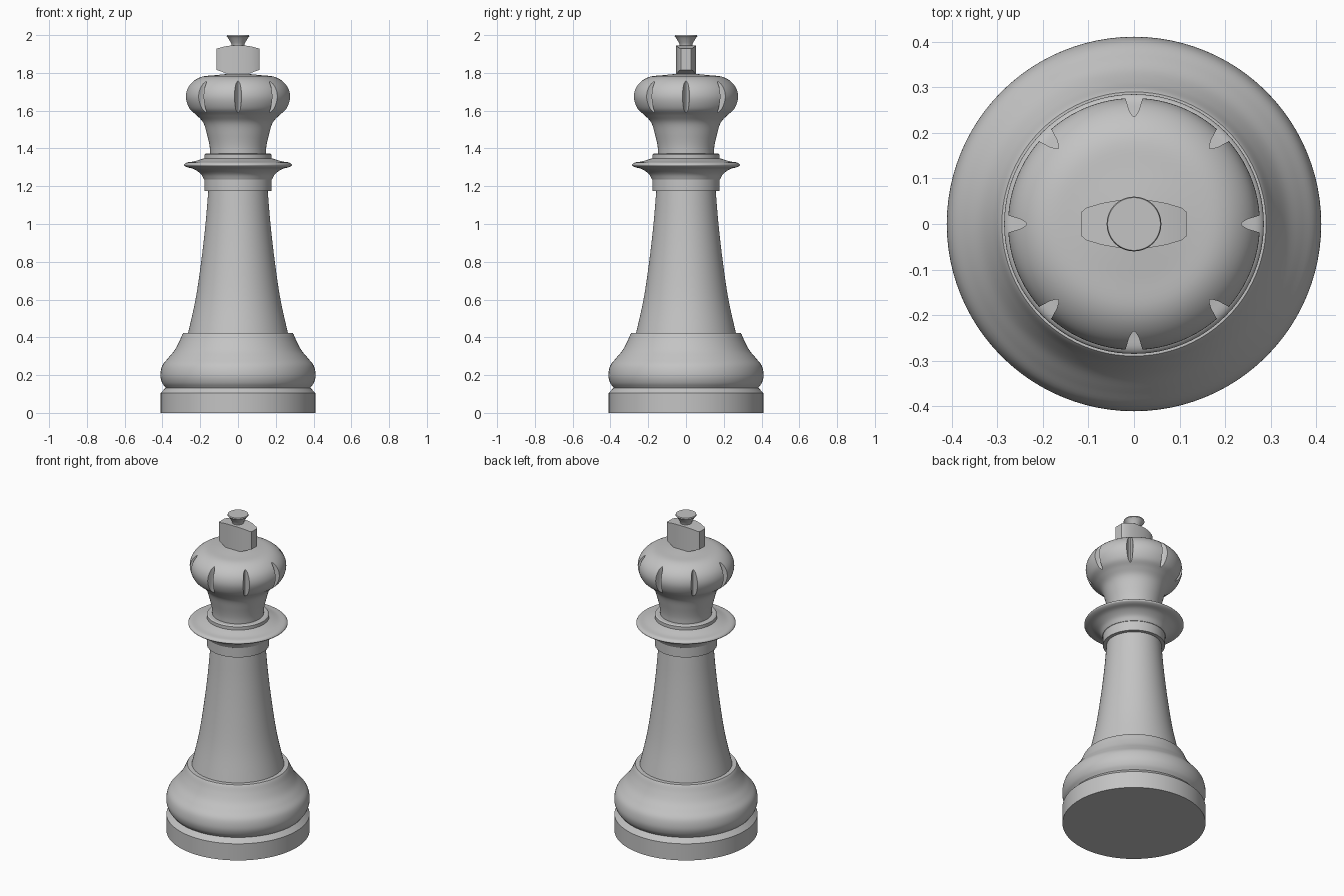
import bpy, bmesh, math
from mathutils import Matrix, Vector

cube = bpy.data.objects.get("Cube")
if cube:
    bpy.data.objects.remove(cube, do_unlink=True)

grey = bpy.data.materials.new("plain grey")
grey.use_nodes = True
colour = (0.55, 0.55, 0.55, 1)
grey.diffuse_color = colour
grey.node_tree.nodes["Principled BSDF"].inputs["Base Color"].default_value = colour


def smooth_curve(points, steps=5):
    """Round a run of profile points into a flowing curve."""
    p = [Vector(q) for q in points]
    p = [2 * p[0] - p[1]] + p + [2 * p[-1] - p[-2]]
    out = []
    for a, b, c, d in zip(p, p[1:], p[2:], p[3:]):
        for i in range(steps):
            t = i / steps
            out.append(0.5 * (2 * b + (c - a) * t + (2 * a - 5 * b + 4 * c - d) * t ** 2
                              + (3 * b - a - 3 * c + d) * t ** 3))
    return [tuple(q) for q in out] + [points[-1]]


def make_object(name, bm):
    bmesh.ops.remove_doubles(bm, verts=bm.verts, dist=1e-5)
    bmesh.ops.recalc_face_normals(bm, faces=bm.faces)
    mesh = bpy.data.meshes.new(name)
    bm.to_mesh(mesh)
    bm.free()
    mesh.materials.append(grey)
    obj = bpy.data.objects.new(name, mesh)
    bpy.context.collection.objects.link(obj)
    return obj


def shade(obj):
    bpy.ops.object.select_all(action='DESELECT')
    obj.select_set(True)
    bpy.context.view_layer.objects.active = obj
    bpy.ops.object.shade_smooth_by_angle(angle=math.radians(30))


def turned(name, profile, sides=96):
    """Turn a closed solid from (radius, height) points."""
    bm = bmesh.new()
    pts = [(0, profile[0][1])] + profile + [(0, profile[-1][1])]
    verts = [bm.verts.new((r, 0, z)) for r, z in pts]
    edges = [bm.edges.new(pair) for pair in zip(verts, verts[1:])]
    bmesh.ops.spin(bm, geom=verts + edges, cent=(0, 0, 0), axis=(0, 0, 1),
                   angle=math.tau, steps=sides, use_merge=True)
    obj = make_object(name, bm)
    shade(obj)
    return obj


# Foot and swelling base
turned("foot", [(0.41, 0), (0.41, 0.105), (0.383, 0.133)])
turned("base_swell", smooth_curve([
    (0.383, 0.133), (0.402, 0.16), (0.411, 0.2), (0.401, 0.25), (0.37, 0.29),
    (0.337, 0.33), (0.312, 0.375), (0.297, 0.41), (0.29, 0.422)]))

# Tapered stem
turned("stem", smooth_curve([
    (0.267, 0.41), (0.225, 0.6), (0.195, 0.8), (0.172, 1.0), (0.157, 1.18)]))

# Flared collar with a thin rim
turned("collar", [(0.178, 1.175), (0.178, 1.235)] + smooth_curve([
    (0.18, 1.236), (0.197, 1.265), (0.232, 1.29), (0.27, 1.301),
    (0.285, 1.312), (0.272, 1.325), (0.235, 1.331), (0.195, 1.343)])
    + [(0.178, 1.348), (0.178, 1.368), (0.17, 1.373)])

# Bulbous head
head = turned("head", smooth_curve([
    (0.147, 1.36), (0.15, 1.41), (0.163, 1.47), (0.183, 1.535), (0.218, 1.575),
    (0.256, 1.61), (0.276, 1.665), (0.268, 1.715), (0.237, 1.755),
    (0.19, 1.78), (0.12, 1.788), (0.04, 1.796)]))

# Eight upright notches around the head
bm = bmesh.new()
tip = [(0.34, -0.026), (0.277, -0.019), (0.25, -0.011), (0.238, -0.004),
       (0.235, 0), (0.238, 0.004), (0.25, 0.011), (0.277, 0.019), (0.34, 0.026)]
for i in range(8):
    turn = Matrix.Rotation(i * math.tau / 8, 4, 'Z')
    face = bm.faces.new([bm.verts.new(turn @ Vector((x, y, 1.5))) for x, y in tip])
    top = bmesh.ops.extrude_face_region(bm, geom=[face])["geom"]
    bmesh.ops.translate(bm, vec=(0, 0, 0.35),
                        verts=[v for v in top if isinstance(v, bmesh.types.BMVert)])
cutter = make_object("notch_cutter", bm)
cutter.hide_render = True
cut = head.modifiers.new("notches", 'BOOLEAN')
cut.operation = 'DIFFERENCE'
cut.solver = 'EXACT'
cut.object = cutter
bpy.context.view_layer.objects.active = head
bpy.ops.object.modifier_apply(modifier=cut.name)
bpy.data.objects.remove(cutter, do_unlink=True)
shade(head)

# Lens-shaped crest block: (x, half depth, bottom, top), mirrored across x
half = [(0, 0.053, 1.785, 1.945), (0.035, 0.052, 1.787, 1.945),
        (0.07, 0.046, 1.8, 1.94), (0.104, 0.036, 1.813, 1.931),
        (0.115, 0.027, 1.816, 1.928)]
stations = [(-x, d, b, t) for x, d, b, t in half[:0:-1]] + half
bm = bmesh.new()
rings = [[bm.verts.new(c) for c in ((x, -d, b), (x, d, b), (x, d, t), (x, -d, t))]
         for x, d, b, t in stations]
for r, s in zip(rings, rings[1:]):
    for k in range(4):
        n = (k + 1) % 4
        bm.faces.new((r[k], r[n], s[n], s[k]))
bm.faces.new(rings[0])
bm.faces.new(rings[-1])
shade(make_object("crest_block", bm))

# Small flared finial
turned("finial", smooth_curve([(0.031, 1.935), (0.036, 1.955), (0.05, 1.98), (0.06, 1.993)])
       + [(0.058, 2.0)], sides=48)
